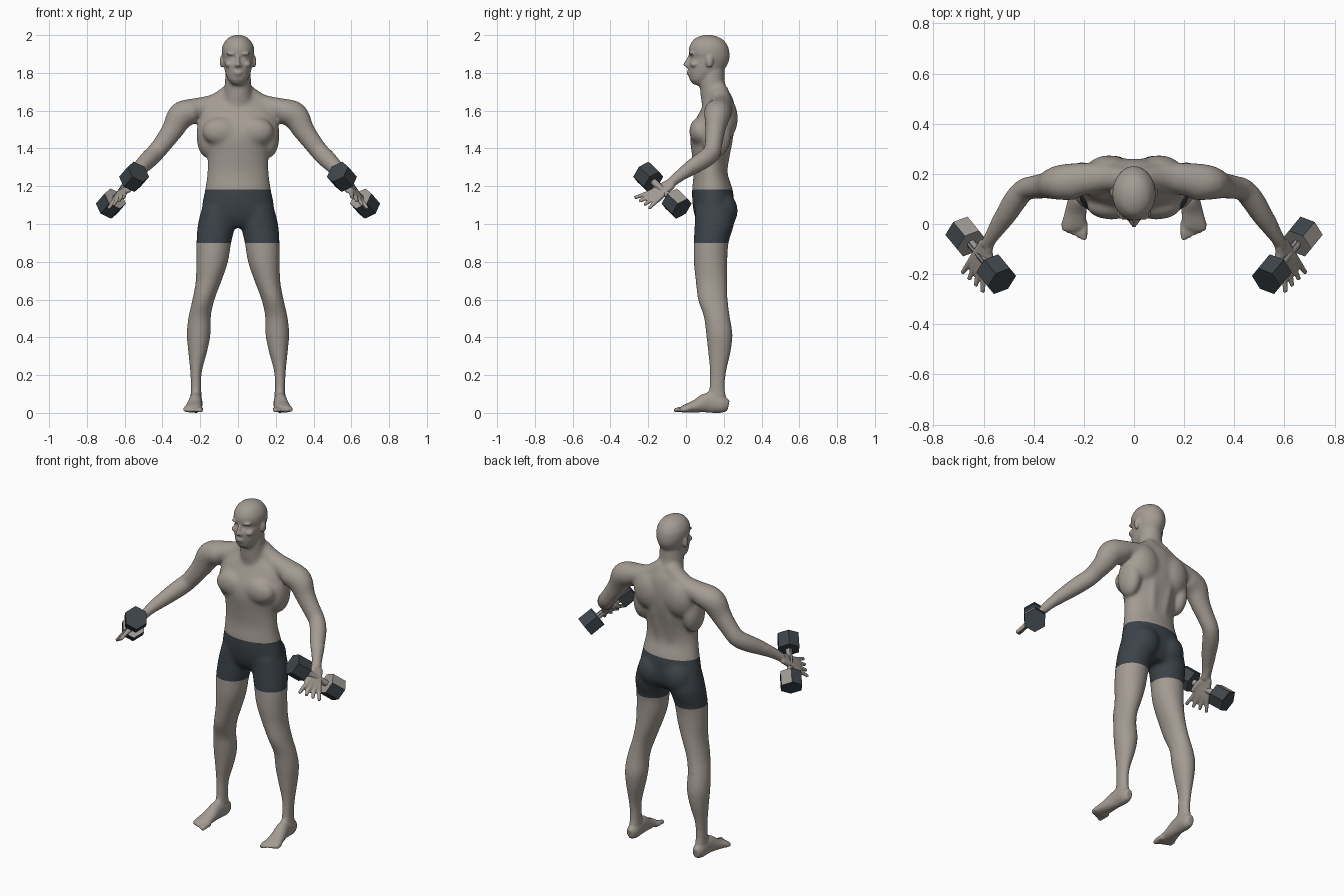
import bpy, bmesh
from math import cos, sin, pi
from mathutils import Vector, Matrix

cube = bpy.data.objects.get("Cube")
if cube:
    bpy.data.objects.remove(cube, do_unlink=True)

X, Y, Z = Vector((1, 0, 0)), Vector((0, 1, 0)), Vector((0, 0, 1))


def material(name, color):
    mat = bpy.data.materials.new(name)
    mat.use_nodes = True
    mat.diffuse_color = (*color, 1)
    mat.node_tree.nodes["Principled BSDF"].inputs["Base Color"].default_value = (*color, 1)
    return mat


skin = material("warm grey skin", (0.37, 0.33, 0.295))
cloth = material("dark slate cloth", (0.045, 0.056, 0.066))
iron = material("dark iron", (0.047, 0.058, 0.067))
steel = material("grey steel", (0.34, 0.32, 0.3))


def add_object(name, bm, mats):
    mesh = bpy.data.meshes.new(name)
    bm.to_mesh(mesh)
    bm.free()
    obj = bpy.data.objects.new(name, mesh)
    bpy.context.scene.collection.objects.link(obj)
    for mat in mats:
        mesh.materials.append(mat)
    return obj


def spline(rows, steps=4):
    """Smooth interpolation through rows of centre and two radii."""
    p = [Vector(r) for r in rows]
    p = [p[0] * 2 - p[1]] + p + [p[-1] * 2 - p[-2]]
    out = []
    for a, b, c, d in zip(p, p[1:], p[2:], p[3:]):
        for i in range(steps):
            t = i / steps
            out.append(b + (c - a) * (t / 2) + (a * 2 - b * 5 + c * 4 - d) * (t * t / 2)
                       + (b * 3 - a - c * 3 + d) * (t ** 3 / 2))
    return out + [p[-2]]


def loft(bm, rows, upright=False, paired=True, sides=20):
    """Skin of elliptical rings, level when upright, else square to the path."""
    pts = spline(rows)
    centres = [Vector(p[:3]) for p in pts]
    for s in (1, -1) if paired else (1,):
        rings = []
        for i, p in enumerate(pts):
            u, v = X, Y
            if not upright:
                t = centres[min(i + 1, len(pts) - 1)] - centres[max(i - 1, 0)]
                u = t.cross(Z).normalized()
                v = u.cross(t).normalized()
            ring = []
            for k in range(sides):
                a = 2 * pi * k / sides
                q = centres[i] + u * (p[3] * cos(a)) + v * (p[4] * sin(a))
                ring.append(bm.verts.new((q.x * s, q.y, q.z)))
            rings.append(ring)
        for r, n in zip(rings, rings[1:]):
            for k in range(sides):
                j = (k + 1) % sides
                bm.faces.new((r[k], r[j], n[j], n[k]))
        bm.faces.new(rings[0])
        bm.faces.new(rings[-1])


def blob(bm, centre, radii):
    """Ellipsoid, repeated on the other side when off centre."""
    for s in (1, -1) if centre[0] else (1,):
        place = Matrix.Translation((centre[0] * s, centre[1], centre[2]))
        bmesh.ops.create_uvsphere(bm, u_segments=20, v_segments=14, radius=1,
                                  matrix=place @ Matrix.Diagonal((*radii, 1)))


bm = bmesh.new()

# Torso and neck
loft(bm, [(0, .15, .98, .1, .07), (0, .15, 1.03, .175, .1), (0, .145, 1.1, .19, .11),
          (0, .14, 1.18, .175, .108), (0, .13, 1.27, .163, .09), (0, .13, 1.36, .162, .098),
          (0, .135, 1.45, .18, .113), (0, .147, 1.52, .2, .112), (0, .168, 1.6, .2, .092),
          (0, .18, 1.66, .14, .07), (0, .175, 1.7, .08, .055)], True, False, 32)
loft(bm, [(0, .17, 1.6, .09, .08), (0, .16, 1.67, .077, .083), (0, .14, 1.74, .07, .068),
          (0, .137, 1.82, .066, .066)], True, False)

# Muscles: chest, sides, shoulder blades, spine columns, buttocks
blob(bm, (.09, .072, 1.49), (.1, .055, .075))
blob(bm, (.165, .16, 1.47), (.055, .08, .12))
blob(bm, (.1, .2, 1.56), (.1, .075, .12))
blob(bm, (.085, .19, 1.07), (.09, .085, .1))
loft(bm, [(.035, .18, 1.18, .035, .035), (.04, .185, 1.3, .035, .038),
          (.05, .21, 1.45, .04, .04), (.05, .215, 1.55, .04, .04)], True)

# Shoulder slope
loft(bm, [(.02, .175, 1.71, .05, .05), (.11, .185, 1.645, .055, .05),
          (.19, .18, 1.615, .065, .058), (.27, .168, 1.6, .07, .06)])

# Arms
loft(bm, [(.23, .17, 1.6, .075, .065), (.3, .165, 1.575, .07, .073),
          (.345, .155, 1.5, .054, .06), (.395, .147, 1.43, .048, .052),
          (.435, .138, 1.38, .046, .05), (.47, .1, 1.345, .048, .05),
          (.515, .03, 1.3, .043, .043), (.56, -.04, 1.25, .031, .031),
          (.588, -.085, 1.212, .026, .024)])

# Hands: four splayed fingers and a thumb
spread = Vector((-.65, -.61, .45))
wrist, knuckle, tip = Vector((.588, -.08, 1.214)), Vector((.62, -.155, 1.158)), Vector((.645, -.235, 1.11))
for i in range(4):
    off = spread * (.022 * (i - 1.5))
    loft(bm, [(*(wrist + off * .5), .018, .018), (*(knuckle + off), .016, .016),
              (*((knuckle + tip) / 2 + off * 1.45), .0125, .0125),
              (*(tip + off * 1.9), .01, .01)], sides=10)
loft(bm, [(*wrist, .018, .018), (.577, -.135, 1.2, .017, .017),
          (.575, -.19, 1.172, .011, .011)], sides=10)

# Legs
loft(bm, [(.1, .15, 1.09, .09, .1), (.113, .15, 1, .1, .105), (.128, .133, .9, .093, .093),
          (.137, .13, .8, .085, .09), (.155, .135, .7, .069, .085), (.183, .142, .6, .059, .08),
          (.203, .163, .51, .06, .07), (.208, .176, .42, .064, .071),
          (.213, .177, .33, .052, .062), (.222, .17, .22, .032, .045),
          (.222, .165, .14, .029, .043), (.222, .165, .03, .03, .05)], True)

# Feet and toes
loft(bm, [(.222, .225, .038, .02, .03), (.222, .19, .045, .034, .046), (.224, .12, .055, .035, .055),
          (.232, .05, .035, .043, .034), (.24, -.005, .022, .049, .022), (.24, -.025, .016, .045, .015)])
for i in range(5):
    x, r = .199 + .02 * i, (.015 if i == 0 else .011)
    loft(bm, [(x, .01, .018, r, r), (x, -.03 + .006 * i, .018, r, r),
              (x, -.064 + .009 * i, .012, r * .8, r * .8)], sides=10)

# Head
loft(bm, [(0, .068, 1.735, .026, .033), (0, .077, 1.76, .05, .056), (0, .1, 1.8, .067, .089),
          (0, .116, 1.85, .077, .106), (0, .126, 1.878, .082, .104), (0, .122, 1.905, .086, .108),
          (0, .12, 1.94, .083, .102), (0, .118, 1.975, .063, .079),
          (0, .116, 1.993, .037, .046), (0, .115, 2.001, .01, .012)], True, False, 32)

# Face: nose, nostrils, brows, eyes, cheeks, lips, chin, ears
loft(bm, [(0, .024, 1.892, .008, .012), (0, .008, 1.865, .009, .012),
          (0, -.002, 1.842, .012, .013), (0, .006, 1.832, .011, .01)], True, False)
blob(bm, (.012, .008, 1.838), (.009, .011, .008))
blob(bm, (.034, .03, 1.901), (.03, .015, .008))
blob(bm, (.033, .04, 1.877), (.014, .012, .008))
blob(bm, (.045, .045, 1.845), (.026, .025, .016))
blob(bm, (0, .014, 1.803), (.024, .012, .006))
blob(bm, (0, .017, 1.791), (.021, .012, .006))
blob(bm, (0, .046, 1.755), (.024, .022, .018))
blob(bm, (.086, .125, 1.86), (.011, .02, .033))

bmesh.ops.recalc_face_normals(bm, faces=bm.faces)
body = add_object("body", bm, [skin, cloth])

# Fuse the parts into one skin
fuse = body.modifiers.new("fuse", 'REMESH')
fuse.mode = 'VOXEL'
fuse.voxel_size = .006
fused = bpy.data.meshes.new_from_object(body.evaluated_get(bpy.context.evaluated_depsgraph_get()))
body.modifiers.clear()
bm = bmesh.new()
bm.from_mesh(fused)
bpy.data.meshes.remove(fused)


def relax(verts, times):
    for _ in range(times):
        bmesh.ops.smooth_vert(bm, verts=verts, factor=.5, use_axis_x=True,
                              use_axis_y=True, use_axis_z=True)


# Blend the muscles strongly, the face, hands and feet lightly
relax([v for v in bm.verts if .1 < v.co.z < 1.76 and abs(v.co.x) < .56], 24)
relax(bm.verts[:], 3)
for v in bm.verts:
    v.co.z = max(v.co.z, 0)

# Shorts: cut at the hem and the waist
hem, waist = .9, 1.183
for z in (hem, waist):
    bmesh.ops.bisect_plane(bm, geom=bm.verts[:] + bm.edges[:] + bm.faces[:],
                           plane_co=(0, 0, z), plane_no=Z)
for f in bm.faces:
    c = f.calc_center_median()
    f.smooth = True
    f.material_index = int(hem < c.z < waist and abs(c.x) < .4)
bm.to_mesh(body.data)
bm.free()

# Dumbbells: two hexagonal heads on a steel grip
for side, s in (("left", 1), ("right", -1)):
    a, b = Vector((.55 * s, -.2, 1.25)), Vector((.673 * s, -.05, 1.108))
    turn = (b - a).to_track_quat('Z', 'Y').to_matrix().to_4x4()
    bm = bmesh.new()
    for centre, sides, radius, depth in ((a, 6, .066, .09), (b, 6, .066, .09),
                                         ((a + b) / 2, 16, .018, (b - a).length)):
        bmesh.ops.create_cone(bm, cap_ends=True, segments=sides, radius1=radius, radius2=radius,
                              depth=depth, matrix=Matrix.Translation(centre) @ turn)
    bm.faces.ensure_lookup_table()
    for f in bm.faces[16:]:
        f.material_index = 1
        f.smooth = len(f.verts) == 4
    add_object(side + "_dumbbell", bm, [iron, steel])
